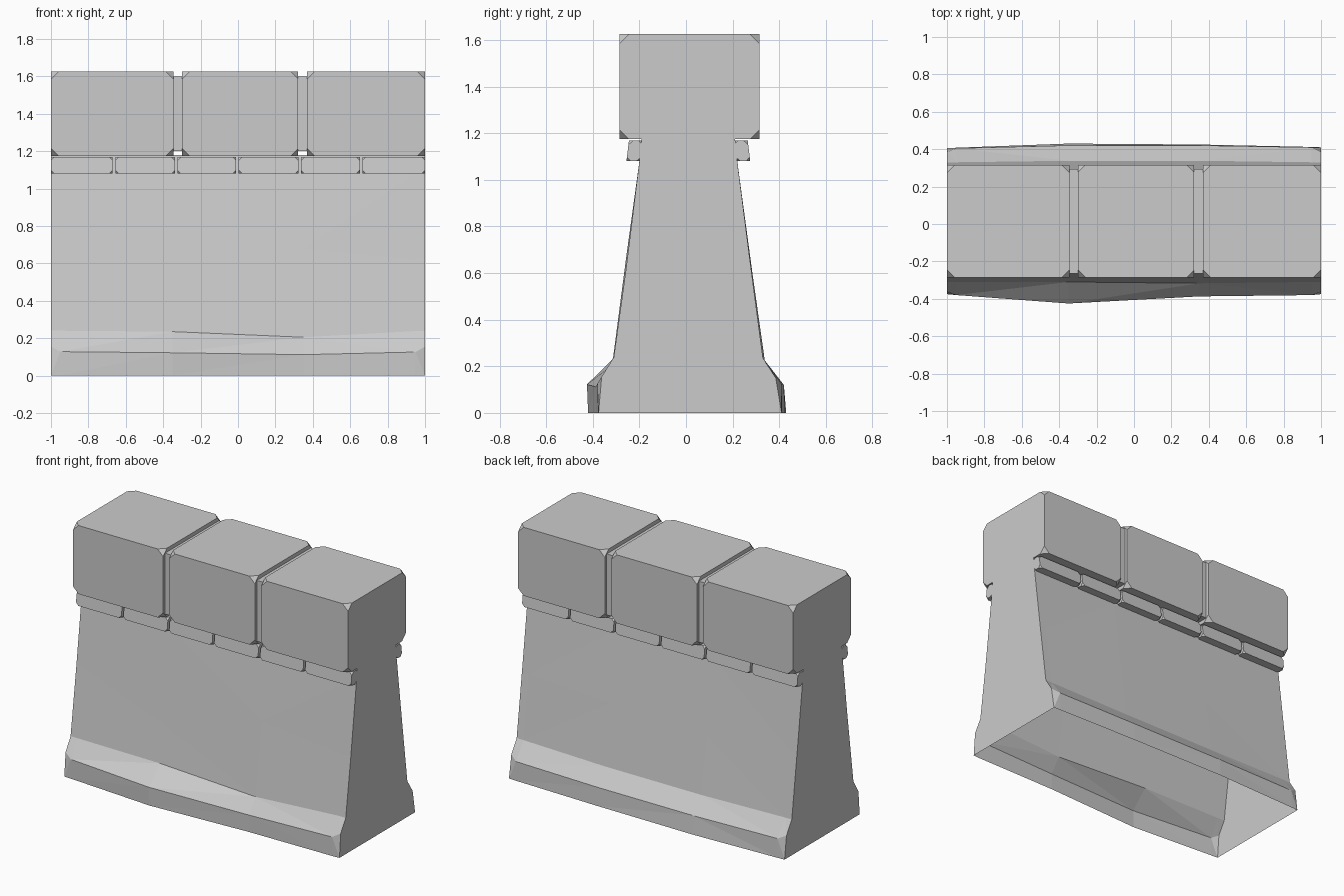
import bpy, bmesh
from mathutils import Matrix

cube = bpy.data.objects.get("Cube")
if cube:
    bpy.data.objects.remove(cube, do_unlink=True)

stone = bpy.data.materials.new("grey stone")
stone.use_nodes = True
GREY = (0.6, 0.6, 0.6, 1)
stone.diffuse_color = GREY
stone.node_tree.nodes["Principled BSDF"].inputs["Base Color"].default_value = GREY


def finish(name, bm):
    bmesh.ops.recalc_face_normals(bm, faces=bm.faces)
    mesh = bpy.data.meshes.new(name)
    bm.to_mesh(mesh)
    bm.free()
    mesh.materials.append(stone)
    obj = bpy.data.objects.new(name, mesh)
    bpy.context.collection.objects.link(obj)
    return obj


def box(name, low, high, cut=0, lean=0):
    """Box with clipped corners; lean shifts y as z drops."""
    bm = bmesh.new()
    size = [b - a for a, b in zip(low, high)]
    mid = [(a + b) / 2 for a, b in zip(low, high)]
    bmesh.ops.create_cube(bm, size=1, matrix=Matrix.Translation(mid) @ Matrix.Diagonal((*size, 1)))
    if cut:
        bmesh.ops.bevel(bm, geom=bm.verts[:], offset=cut, segments=1, affect='VERTICES')
    for v in bm.verts:
        v.co.y += lean * (high[2] - v.co.z)
    return finish(name, bm)


# Battered wall: each station gives x, then (y, z) from foot to crown
front = [
    (-1.0, (-.375, 0), (-.362, .155), (-.31, .24), (-.25, .68)),
    (-.95, (-.378, 0), (-.38, .128), (-.31, .24), (-.25, .68)),
    (-.35, (-.42, 0), (-.425, .122), (-.31, .235), (-.277, .48)),
    (.35, (-.385, 0), (-.387, .112), (-.317, .205), (-.255, .68)),
    (.95, (-.378, 0), (-.38, .126), (-.31, .238), (-.257, .62)),
    (1.0, (-.375, 0), (-.362, .155), (-.31, .238), (-.257, .62)),
]
back = [
    (-1.0, (.405, 0), (.385, .15), (.33, .235), (.275, .65)),
    (-.95, (.408, 0), (.405, .125), (.33, .235), (.275, .65)),
    (-.35, (.43, 0), (.42, .12), (.338, .225), (.285, .6)),
    (.35, (.425, 0), (.42, .12), (.338, .225), (.282, .62)),
    (.95, (.412, 0), (.41, .125), (.33, .235), (.275, .65)),
    (1.0, (.41, 0), (.385, .15), (.33, .235), (.275, .65)),
]
bm = bmesh.new()
rings = []
for f, b in zip(front, back):
    outline = [*f[1:], (-.2, 1.08), (-.19, 1.18), (.21, 1.18), (.22, 1.08), *reversed(b[1:])]
    rings.append([bm.verts.new((f[0], y, z)) for y, z in outline])
for a, b in zip(rings, rings[1:]):
    for i in range(len(a) - 1):  # the foot stays open
        bm.faces.new((a[i], a[i + 1], b[i + 1], b[i]))
bm.faces.new(rings[0])
bm.faces.new(rings[-1])
bmesh.ops.triangulate(bm, faces=[f for f in bm.faces if len(f.verts) == 4])
wall = finish("wall", bm)

# Large capping blocks with recessed joints between them
for i, (x0, x1) in enumerate([(-1, -.345), (-.3, .322), (.37, 1)]):
    box(f"cap_block_{i + 1}", (x0, -.285, 1.175), (x1, .315, 1.625), cut=.04)
for i, (x0, x1) in enumerate([(-.37, -.28), (.3, .39)]):
    box(f"cap_joint_{i + 1}", (x0, -.265, 1.2), (x1, .295, 1.6))

# Course of small bricks beneath the cap, on both faces
joints = [-1, -.663, -.33, -.003, .33, .658, 1]
for i, (x0, x1) in enumerate(zip(joints, joints[1:])):
    a = x0 + (.007 if i else 0)
    b = x1 - (.007 if i < 5 else 0)
    box(f"front_brick_{i + 1}", (a, -.245, 1.08), (b, -.185, 1.168), cut=.018, lean=-.12)
    box(f"back_brick_{i + 1}", (a, .205, 1.08), (b, .265, 1.168), cut=.018, lean=.12)
